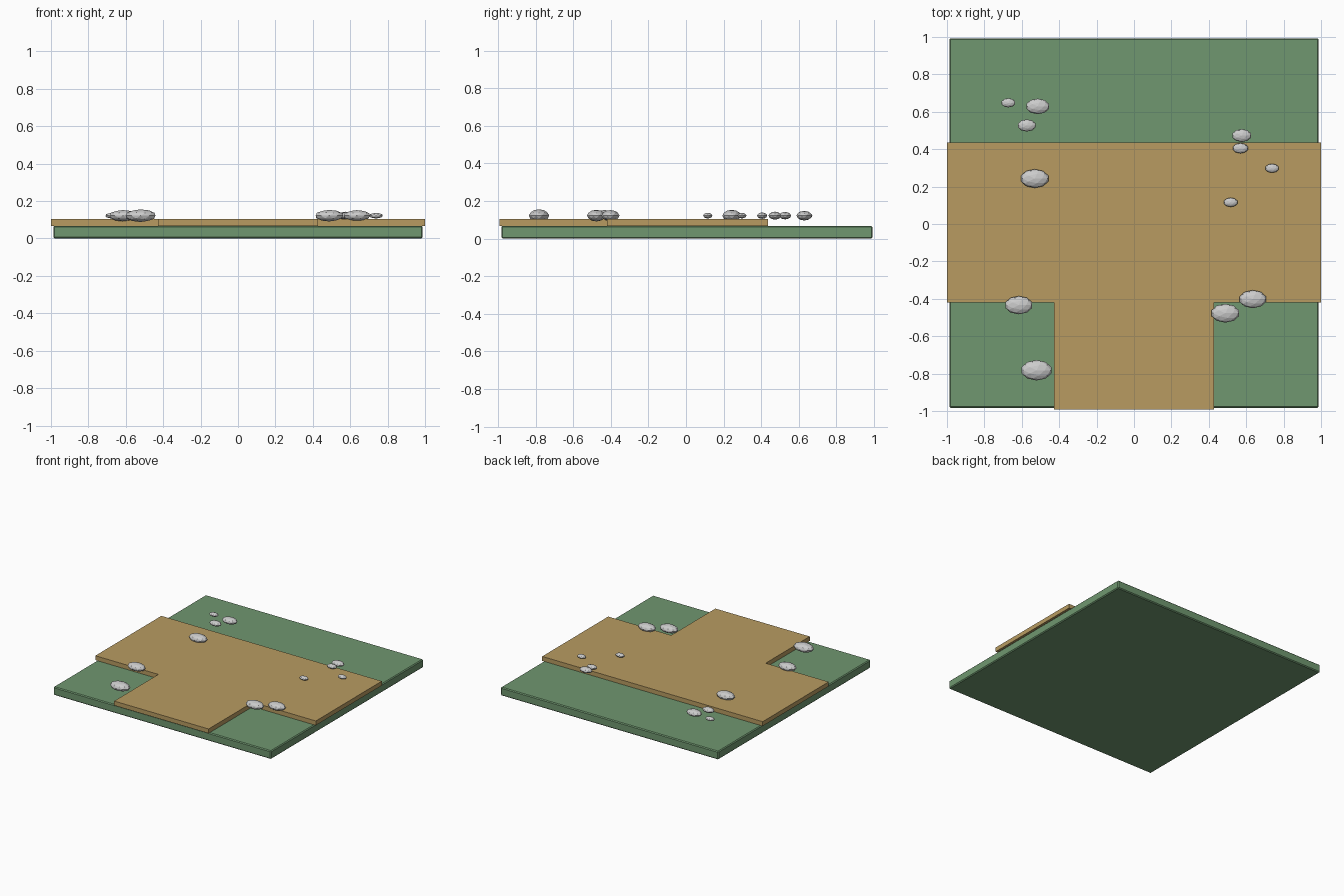
import bpy, bmesh

if "Cube" in bpy.data.objects:
    bpy.data.objects.remove(bpy.data.objects["Cube"])


def material(name, color):
    m = bpy.data.materials.new(name)
    m.diffuse_color = (*color, 1)
    m.use_nodes = True
    m.node_tree.nodes["Principled BSDF"].inputs["Base Color"].default_value = m.diffuse_color
    return m


def mesh_object(name, bm, mat=None):
    me = bpy.data.meshes.new(name)
    bm.to_mesh(me)
    bm.free()
    ob = bpy.data.objects.new(name, me)
    bpy.context.collection.objects.link(ob)
    if mat:
        me.materials.append(mat)
    return ob


def slab(name, outline, z0, z1, mat):
    bm = bmesh.new()
    face = bm.faces.new([bm.verts.new((x, y, z0)) for x, y in outline])
    top = bmesh.ops.extrude_face_region(bm, geom=[face], use_keep_orig=True)
    verts = [g for g in top["geom"] if isinstance(g, bmesh.types.BMVert)]
    bmesh.ops.translate(bm, verts=verts, vec=(0, 0, z1 - z0))
    bmesh.ops.recalc_face_normals(bm, faces=bm.faces)
    return mesh_object(name, bm, mat)


green = material("grass_green", (0.16, 0.31, 0.16))
tan = material("dirt_tan", (0.48, 0.33, 0.12))

# Grass tile with softly bevelled edges
g = 0.9875
grass = slab("grass_base", [(-g, -0.9825), (g, -0.9825), (g, 0.9925), (-g, 0.9925)],
             0, 0.068, green)
bevel = grass.modifiers.new("edge_bevel", "BEVEL")
bevel.width = 0.007
bevel.segments = 1

# T-junction dirt path
w, top, low, end = 0.428, 0.435, -0.42, -0.9925
slab("dirt_path", [(-w, end), (w, end), (w, low), (1, low), (1, top),
                   (-1, top), (-1, low), (-w, low)], 0.068, 0.104, tan)

# Flattened faceted rocks: x, y, half width
rocks = [
    (-0.672, 0.648, 0.038), (-0.515, 0.629, 0.064), (-0.573, 0.527, 0.050),
    (-0.531, 0.243, 0.077), (-0.616, -0.434, 0.075), (-0.521, -0.782, 0.084),
    (0.576, 0.473, 0.053), (0.569, 0.405, 0.042), (0.738, 0.298, 0.037),
    (0.517, 0.116, 0.038), (0.635, -0.402, 0.074), (0.488, -0.477, 0.077),
]
for i, (x, y, r) in enumerate(rocks, 1):
    bm = bmesh.new()
    bmesh.ops.create_icosphere(bm, subdivisions=2, radius=1)
    rock = mesh_object(f"rock_{i}", bm)
    rock.scale = (r, r * 0.65, r * 0.40)
    rock.location = (x, y, 0.122)
